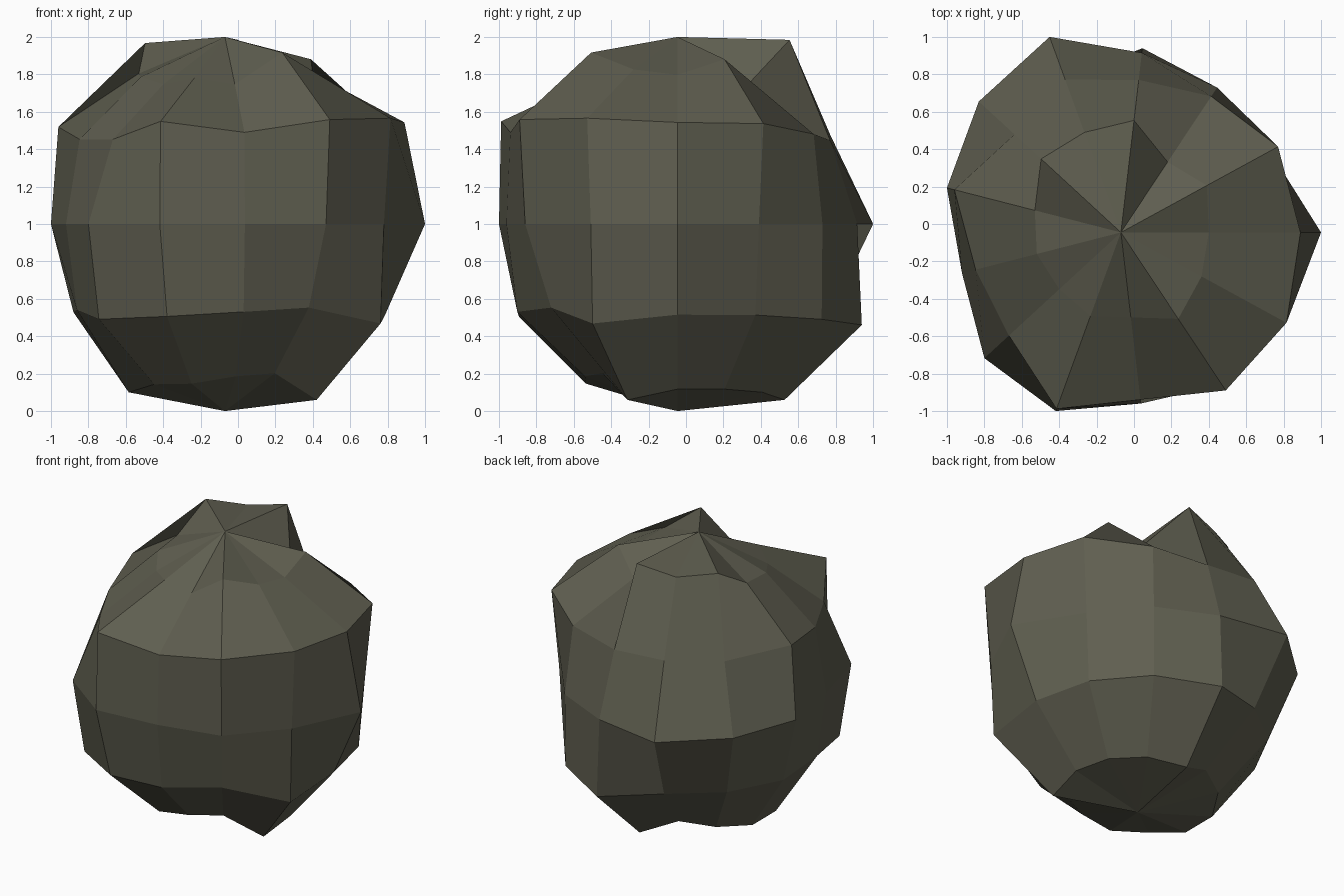
import bpy, bmesh, math

if "Cube" in bpy.data.objects:
    bpy.data.objects.remove(bpy.data.objects["Cube"])

SEG = 13
CX, CY, CZ = -0.07, -0.045, 1.0       # centre of the lumpy sphere
SY, SZ = 1.04, 0.98                   # slight stretch of the sphere

# Latitude of each ring, and distance from the axis at each of the 13 segments
RINGS = [
    (60, [.47, .519, .44, .58, .55, .57, .474, .463, .44, .46, .44, .54, .487]),
    (30, [.96, .949, .85, .79, .84, .76, .917, .80, .80, .97, .866, .987, 1.0]),
    (0, [1.07, .90, .905, .93, 1.075, 1.015, .958, .875, .975, .982, .886, .952, .96]),
    (-30, [.857, .86, .90, .954, .84, .83, .834, .814, .90, .873, .83, .79, .94]),
    (-60, [.52, .52, .53, .554, .49, .51, .53, .53, .505, .503, .48, .47, .554]),
]

stone = bpy.data.materials.new("dark olive stone")
stone.diffuse_color = (0.115, 0.113, 0.08, 1)
stone.use_nodes = True
stone.node_tree.nodes["Principled BSDF"].inputs["Base Color"].default_value = stone.diffuse_color

# Boulder: a 13-sided sphere whose vertices are pushed in and out radially
bm = bmesh.new()
top = bm.verts.new((CX, CY, 2.0))
bottom = bm.verts.new((CX, CY, 0.0))
rows = []
for lat, radii in RINGS:
    slope = SZ * math.tan(math.radians(lat))
    row = []
    for k, r in enumerate(radii):
        a = 2 * math.pi * k / SEG
        row.append(bm.verts.new((CX + r * math.cos(a),
                                 CY + SY * r * math.sin(a),
                                 CZ + slope * r)))
    rows.append(row)

for k in range(SEG):
    n = (k + 1) % SEG
    bm.faces.new((top, rows[0][k], rows[0][n]))
    for up, low in zip(rows, rows[1:]):
        bm.faces.new((up[k], low[k], low[n], up[n]))
    bm.faces.new((bottom, rows[-1][n], rows[-1][k]))

mesh = bpy.data.meshes.new("boulder")
bm.to_mesh(mesh)
bm.free()
mesh.materials.append(stone)
boulder = bpy.data.objects.new("boulder", mesh)
bpy.context.collection.objects.link(boulder)
